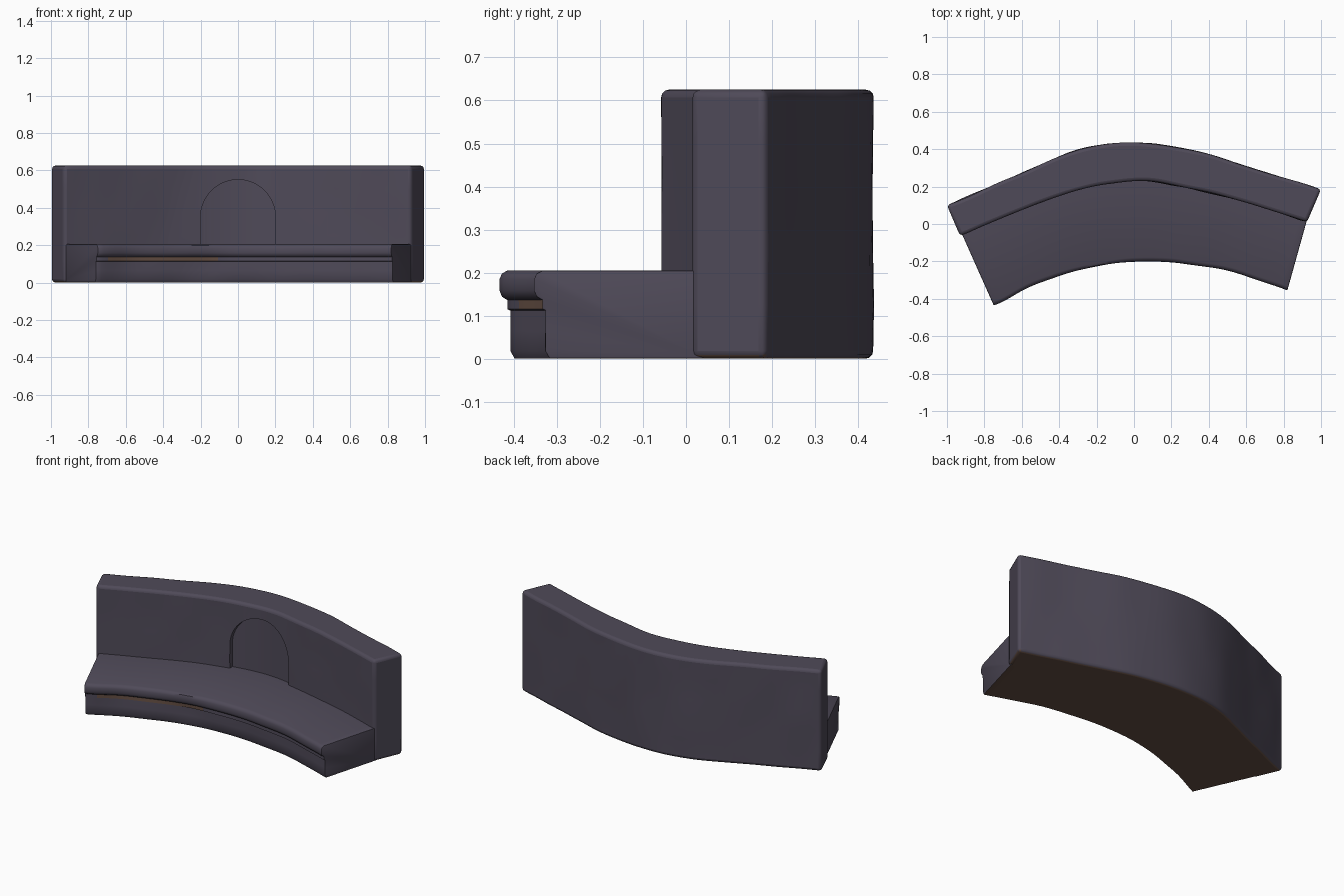
import bpy, bmesh, math
from mathutils import Vector, noise

if "Cube" in bpy.data.objects:
    bpy.data.objects.remove(bpy.data.objects["Cube"])


def material(name, rgb):
    m = bpy.data.materials.new(name)
    m.diffuse_color = (*rgb, 1)
    m.use_nodes = True
    m.node_tree.nodes["Principled BSDF"].inputs["Base Color"].default_value = m.diffuse_color
    return m


STONE = material("dark stone", (0.078, 0.068, 0.098))
EARTH = material("brown earth", (0.125, 0.075, 0.055))

# plan curves, left to right
WALL_FRONT = [(-.93, -.063), (-.62, .068), (-.3, .182), (0, .23), (.28, .193), (.6, .115), (.925, .01)]
WALL_BACK = [(-1, .10), (-.68, .237), (-.3, .395), (0, .435), (.33, .39), (.66, .29), (1, .185)]
SEAT_FRONT = [(-.75, -.435), (-.5, -.315), (-.2, -.225), (.05, -.2), (.3, -.215), (.55, -.265), (.82, -.355)]
SEAT_BACK = [(-.935, -.02), (-.62, .115), (-.3, .23), (0, .275), (.28, .24), (.6, .16), (.93, .04)]


def curve(pts, t):
    """Catmull-Rom point at t in 0..1"""
    p = [Vector(q) for q in pts]
    p = [2 * p[0] - p[1]] + p + [2 * p[-1] - p[-2]]
    s = t * (len(pts) - 1)
    i = min(int(s), len(pts) - 2)
    u = s - i
    a, b, c, d = p[i:i + 4]
    return 0.5 * (2 * b + (c - a) * u + (2 * a - 5 * b + 4 * c - d) * u * u
                  + (3 * b - a - 3 * c + d) * u ** 3)


def loft(name, rings, cap_bevel=0):
    """Skin closed rings into a capped solid"""
    bm = bmesh.new()
    vs = [[bm.verts.new(co) for co in r] for r in rings]
    n = len(vs[0])
    for a, b in zip(vs, vs[1:]):
        for j in range(n):
            k = (j + 1) % n
            bm.faces.new((a[j], a[k], b[k], b[j]))
    caps = [bm.faces.new(vs[0]), bm.faces.new(vs[-1])]
    bmesh.ops.recalc_face_normals(bm, faces=bm.faces)
    if cap_bevel:
        edges = list({e for f in caps for e in f.edges})
        bmesh.ops.bevel(bm, geom=edges, offset=cap_bevel, segments=2, profile=0.5,
                        affect='EDGES', clamp_overlap=True)
    # underside is brown
    bm.normal_update()
    for f in bm.faces:
        if f.normal.z < -0.9 and f.calc_center_median().z < 0.01:
            f.material_index = 1
    me = bpy.data.meshes.new(name)
    bm.to_mesh(me)
    bm.free()
    ob = bpy.data.objects.new(name, me)
    bpy.context.collection.objects.link(ob)
    me.materials.append(STONE)
    me.materials.append(EARTH)
    return ob


def smooth(ob, angle):
    bpy.ops.object.select_all(action='DESELECT')
    ob.select_set(True)
    bpy.context.view_layer.objects.active = ob
    bpy.ops.object.shade_smooth_by_angle(angle=math.radians(angle))


def swept(front, back, section, rough, stations=48):
    """Rings of (from_front, offset, z) section points, slightly worn"""
    rings = []
    for i in range(stations + 1):
        t = i / stations
        f, b = curve(front, t), curve(back, t)
        d = (b - f).normalized()
        ring = []
        for from_front, off, z in section:
            p = (f if from_front else b) + d * off
            w = noise.noise(Vector((p.x * 5, p.y * 5, z * 6))) * rough
            if 0 < i < stations:
                p = p + d * w
            ring.append((p.x, p.y, z))
        rings.append(ring)
    return rings


# curved back wall
H = 0.625
levels = [H * k / 5 for k in range(6)]
section = [(True, 0, z) for z in levels] + [(False, 0, z) for z in reversed(levels)]
wall = loft("back_wall", swept(WALL_FRONT, WALL_BACK, section, 0.006))
bev = wall.modifiers.new("worn edges", 'BEVEL')
bev.width = 0.018
bev.segments = 3
bev.limit_method = 'ANGLE'
bev.angle_limit = math.radians(45)

# shallow arched niche, following the wall curve
samples = [curve(WALL_FRONT, i / 600) for i in range(601)]
rings = []
for i in range(33):
    x = -0.2 * math.cos(math.pi * i / 32)
    y = min(samples, key=lambda p: abs(p.x - x)).y + 0.025
    top = 0.35 + math.sqrt(max(0, 0.04 - x * x))
    rings.append([(x, 0.08, 0.15), (x, y, 0.15), (x, y, top), (x, 0.08, top)])
cutter = loft("niche_cutter", rings)
cutter.hide_render = True
cutter.hide_viewport = True
cut = wall.modifiers.new("niche", 'BOOLEAN')
cut.operation = 'DIFFERENCE'
cut.solver = 'EXACT'
cut.object = cutter
smooth(wall, 40)

# seat with rounded overhanging lip and a groove below it
lip = [(.038, 0), (.027, .018), (.027, .065), (.027, .112), (.02, .115), (.02, .136), (.006, .144),
       (0, .158), (0, .185), (.006, .198), (.02, .205)]
section = [(True, o, z) for o, z in lip] + [(False, 0, .205), (False, 0, 0)]
seat = loft("seat", swept(SEAT_FRONT, SEAT_BACK, section, 0.007), cap_bevel=0.006)

# exposed brown strip in the groove
for p in seat.data.polygons:
    c = p.center
    if -0.7 < c.x < -0.12 and 0.114 < c.z < 0.137 and p.normal.y < -0.5:
        p.material_index = 1
smooth(seat, 40)
